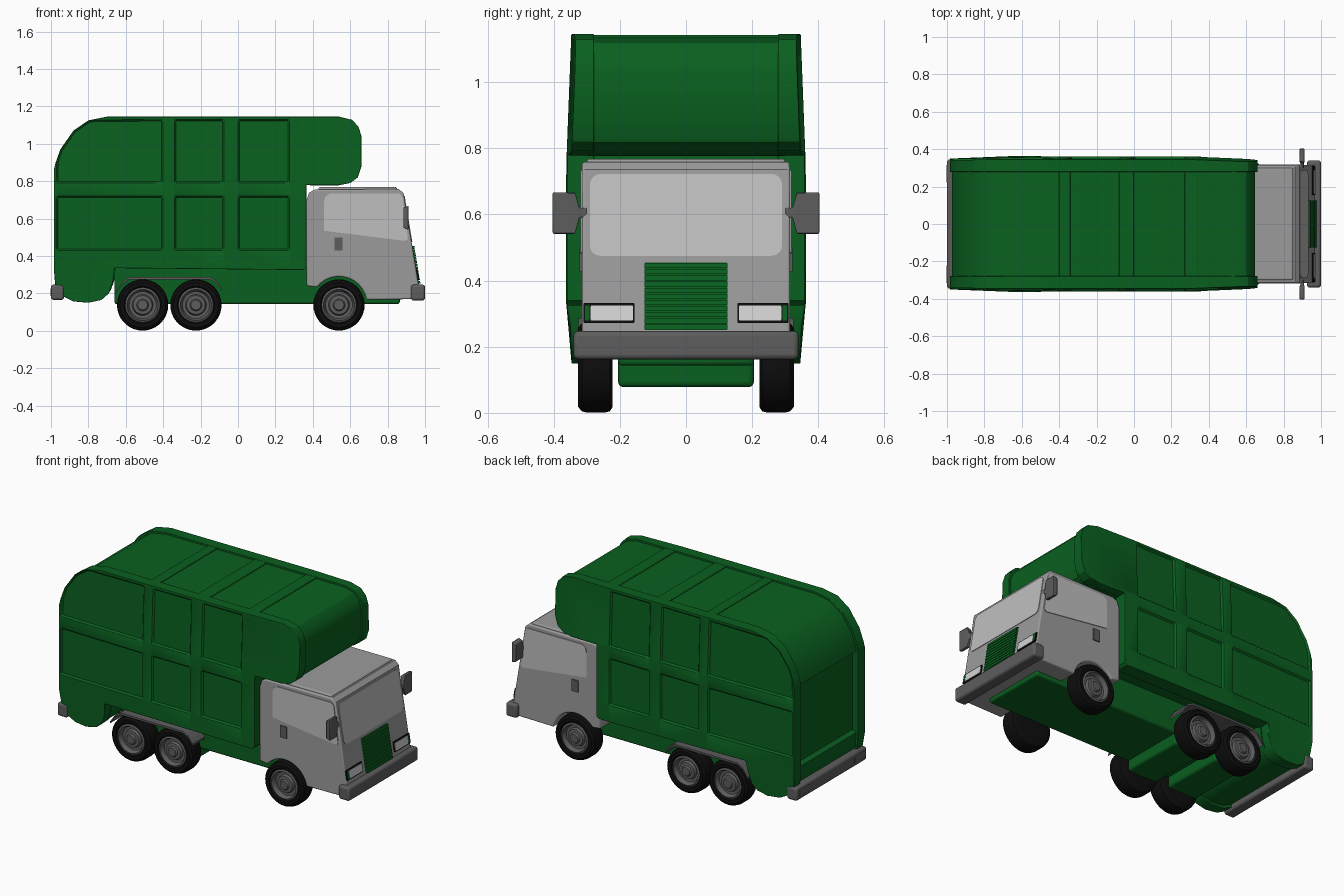
import bpy, bmesh, math
from mathutils import Vector

if "Cube" in bpy.data.objects:
    bpy.data.objects.remove(bpy.data.objects["Cube"])


def material(name, r, g, b):
    m = bpy.data.materials.new(name)
    m.diffuse_color = (r, g, b, 1)
    m.use_nodes = True
    m.node_tree.nodes["Principled BSDF"].inputs["Base Color"].default_value = m.diffuse_color
    return m


GREEN = material("body green", 0.003, 0.117, 0.014)
CAB = material("cab grey", 0.33, 0.33, 0.33)
GLASS = material("window light grey", 0.52, 0.52, 0.52)
DARK = material("trim dark grey", 0.11, 0.11, 0.11)
BLACK = material("tyre black", 0.004, 0.004, 0.004)
LAMP = material("lamp white", 0.65, 0.65, 0.65)


def finish(bm, name, mat, bevel=0.0, segs=3, limit=50):
    bmesh.ops.recalc_face_normals(bm, faces=bm.faces)
    me = bpy.data.meshes.new(name)
    bm.to_mesh(me)
    bm.free()
    me.materials.append(mat)
    ob = bpy.data.objects.new(name, me)
    bpy.context.collection.objects.link(ob)
    if bevel:
        b = ob.modifiers.new("bevel", "BEVEL")
        b.width, b.segments = bevel, segs
        b.limit_method, b.angle_limit = "ANGLE", math.radians(limit)
    bpy.ops.object.select_all(action="DESELECT")
    ob.select_set(True)
    bpy.context.view_layer.objects.active = ob
    bpy.ops.object.shade_smooth_by_angle(angle=math.radians(32))
    return ob


def skin(*loops):
    """Closed solid lofted through matching point loops."""
    bm = bmesh.new()
    rings = [[bm.verts.new(p) for p in loop] for loop in loops]
    n = len(rings[0])
    for a, b in zip(rings, rings[1:]):
        for i in range(n):
            bm.faces.new((a[i], a[(i + 1) % n], b[(i + 1) % n], b[i]))
    bm.faces.new(rings[0])
    bm.faces.new(rings[-1])
    bmesh.ops.recalc_face_normals(bm, faces=bm.faces)
    return bm


def prism(pts, y0, y1):
    return skin([(x, y0, z) for x, z in pts], [(x, y1, z) for x, z in pts])


def box(name, x, y, z, mat, bevel=0.0):
    pts = [(x[0], z[0]), (x[1], z[0]), (x[1], z[1]), (x[0], z[1])]
    return finish(prism(pts, *y), name, mat, bevel)


def rounded_rect(u0, u1, v0, v1, r, n=4):
    pts = []
    for cu, cv, a0 in ((u1 - r, v1 - r, 0), (u0 + r, v1 - r, 90), (u0 + r, v0 + r, 180), (u1 - r, v0 + r, 270)):
        for i in range(n + 1):
            a = math.radians(a0 + 90 * i / n)
            pts.append((cu + r * math.cos(a), cv + r * math.sin(a)))
    return pts


def front_x(z):
    return 0.885 + (0.735 - z) * 0.165


def front_plate(name, y0, y1, z0, z1, r, d0, d1, mat):
    """Plate lying on the sloping cab front."""
    pts = rounded_rect(y0, y1, z0, z1, r)
    return finish(skin(*[[(front_x(z) + d, y, z) for y, z in pts] for d in (d0, d1)]), name, mat)


def lathe(name, profile, cx, cz, sign, mat, n=36):
    bm = bmesh.new()
    rings = [[bm.verts.new((cx + r * math.cos(i * math.tau / n), sign * y, cz + r * math.sin(i * math.tau / n)))
              for i in range(n)] for r, y in profile]
    for a, b in zip(rings, rings[1:]):
        for i in range(n):
            bm.faces.new((a[i], a[(i + 1) % n], b[(i + 1) % n], b[i]))
    bmesh.ops.remove_doubles(bm, verts=bm.verts, dist=1e-5)
    return finish(bm, name, mat)


# Refuse body: side outline with tail bulge and overhang above the cab
OUTLINE = [(-0.985, 0.34), (-0.978, 0.25), (-0.945, 0.19), (-0.88, 0.157), (-0.80, 0.15), (-0.73, 0.165),
           (-0.69, 0.20), (-0.668, 0.26), (-0.66, 0.335), (0.35, 0.325), (0.365, 0.34), (0.365, 0.78),
           (0.54, 0.778), (0.60, 0.79), (0.64, 0.82), (0.66, 0.88), (0.66, 1.04), (0.645, 1.09),
           (0.61, 1.128), (0.54, 1.145), (-0.70, 1.145), (-0.80, 1.125), (-0.88, 1.07), (-0.95, 0.97),
           (-0.975, 0.90), (-0.985, 0.86)]

core_pts = [(-0.15 + (x + 0.15) * 0.985, 0.72 + (z - 0.72) * 0.975) for x, z in OUTLINE]
bm = prism(core_pts, -0.30, 0.30)
rear = [f for f in bm.faces if f.normal.x < -0.99 and f.calc_area() > 0.1]
bmesh.ops.inset_region(bm, faces=rear, thickness=0.02, depth=-0.025)
finish(bm, "body_core", GREEN)


def half_width(x, z):
    w = 0.362 - 0.015 * max(0, (z - 0.75) / 0.39)
    if x > 0.3:
        w -= 0.015 * (x - 0.3) / 0.36
    if x < -0.8:
        w -= 0.012 * (-0.8 - x) / 0.18
    return w - (0.015 if z < 0.3 else 0)


# Side walls with recessed panels between ribs
PANELS_X = ((-0.972, -0.40), (-0.34, -0.075), (0.0, 0.275))
PANELS_Z = ((0.43, 0.72), (0.79, 1.13))
for s in (1, -1):
    bm = prism(OUTLINE, s * 0.278, s * 0.36)
    cuts = [((v, 0, 0), (1, 0, 0)) for p in PANELS_X for v in p]
    cuts += [((0, 0, v), (0, 0, 1)) for p in PANELS_Z for v in p]
    for co, no in cuts:
        bmesh.ops.bisect_plane(bm, geom=bm.verts[:] + bm.edges[:] + bm.faces[:], plane_co=co, plane_no=no)
    for v in bm.verts:
        if abs(v.co.y) > 0.3:
            v.co.y = s * half_width(v.co.x, v.co.z)
    panels = []
    for f in bm.faces:
        c = f.calc_center_median()
        if abs(f.normal.y) > 0.8 and s * c.y > 0.33:
            if any(a < c.x < b for a, b in PANELS_X) and any(a < c.z < b for a, b in PANELS_Z):
                panels.append(f)
    bmesh.ops.inset_individual(bm, faces=panels, thickness=0.012, depth=-0.010)
    finish(bm, "body_side", GREEN, 0.010, 3, 60)

# Roof ribs
for a, b in ((-0.40, -0.34), (-0.08, 0.0), (0.27, 0.34)):
    box("roof_rib", (a, b), (-0.285, 0.285), (1.10, 1.143), GREEN, 0.004)

# Chassis
box("chassis", (-0.66, 0.865), (-0.205, 0.205), (0.143, 0.36), GREEN, 0.012)
for cx in (-0.51, -0.225):
    box("axle_housing", (cx - 0.10, cx + 0.10), (-0.205, 0.205), (0.078, 0.20), GREEN, 0.015)

# Cab with wheel arches
arch = [(0.54 + 0.15 * math.cos(math.radians(a)), 0.14 + 0.15 * math.sin(math.radians(a)))
        for a in range(10, 145, 12)]
cab_pts = [(0.367, 0.24), (0.367, 0.70), (0.380, 0.738), (0.41, 0.755), (0.86, 0.758), (0.885, 0.735),
           (front_x(0.17), 0.17)] + arch
finish(prism(cab_pts, -0.315, 0.315), "cab", CAB, 0.008)
box("cab_roof_cap", (0.43, 0.85), (-0.30, 0.30), (0.745, 0.768), CAB, 0.008)
front_plate("windshield", -0.29, 0.29, 0.475, 0.722, 0.03, -0.005, 0.004, GLASS)

# Grille
front_plate("grille_back", -0.125, 0.125, 0.25, 0.455, 0.003, -0.005, 0.003, GREEN)
for i in range(11):
    z = 0.252 + i * 0.0186
    front_plate("grille_slat", -0.125, 0.125, z, z + 0.0145, 0.003, 0.0, 0.011, GREEN)

# Bumpers
box("front_bumper", (0.925, 1.0), (-0.34, 0.34), (0.162, 0.247), DARK, 0.014)
box("rear_bumper", (-1.0, -0.93), (-0.345, 0.345), (0.165, 0.247), DARK, 0.014)

SIDE_WINDOW = [(0.46, 0.535), (0.46, 0.69), (0.467, 0.718), (0.49, 0.733), (0.865, 0.733), (0.88, 0.715),
               (0.908, 0.50), (0.905, 0.486), (0.89, 0.481)]
FENDER = [(-0.65, 0.215), (-0.615, 0.265), (-0.58, 0.287), (-0.15, 0.287), (-0.115, 0.268), (-0.085, 0.225)]
TYRE = [(0.08, 0.30), (0.10, 0.325), (0.12, 0.326), (0.133, 0.315), (0.137, 0.30), (0.137, 0.245),
        (0.133, 0.23), (0.12, 0.222), (0.08, 0.222), (0.0, 0.222)]
HUB = [(0.084, 0.29), (0.093, 0.319), (0.083, 0.324), (0.072, 0.298), (0.056, 0.297), (0.050, 0.313),
       (0.032, 0.315), (0.026, 0.325), (0.0, 0.325)]

for s in (1, -1):
    # Cab side details
    finish(prism(SIDE_WINDOW, s * 0.31, s * 0.319), "side_window", GLASS)
    box("door_handle", (0.515, 0.558), (s * 0.313, s * 0.322), (0.428, 0.50), DARK)

    # Headlights
    ys = lambda a, b: sorted((s * a, s * b))
    front_plate("headlight_frame", *ys(0.155, 0.310), 0.272, 0.332, 0.004, -0.005, 0.006, BLACK)
    front_plate("headlight_lens", *ys(0.160, 0.288), 0.279, 0.325, 0.004, 0.0, 0.009, LAMP)
    front_plate("headlight_edge", *ys(0.291, 0.305), 0.279, 0.325, 0.002, 0.0, 0.009, GREEN)

    # Mirrors, tapering towards the cab
    pts_in = [(0.89, 0.59), (0.908, 0.59), (0.908, 0.62), (0.89, 0.62)]
    pts_mid = [(0.885, 0.55), (0.912, 0.54), (0.912, 0.668), (0.885, 0.66)]
    bm = skin([(x, s * 0.30, z) for x, z in pts_in], [(x, s * 0.322, z) for x, z in pts_in],
              [(x, s * 0.335, z) for x, z in pts_mid], [(x, s * 0.403, z) for x, z in pts_mid])
    finish(bm, "mirror", DARK, 0.010, 2)

    # Rear lights and fenders
    box("rear_light", (-1.003, -0.99), (s * 0.22, s * 0.315), (0.185, 0.228), DARK, 0.004)
    strip = FENDER + [(x, z - 0.012) for x, z in reversed(FENDER)]
    finish(prism(strip, s * 0.20, s * 0.325), "rear_fender", DARK)

    # Wheels
    for cx in (-0.51, -0.225, 0.54):
        lathe("tyre", TYRE, cx, 0.138, s, BLACK)
        lathe("wheel_hub", HUB, cx, 0.138, s, DARK)
